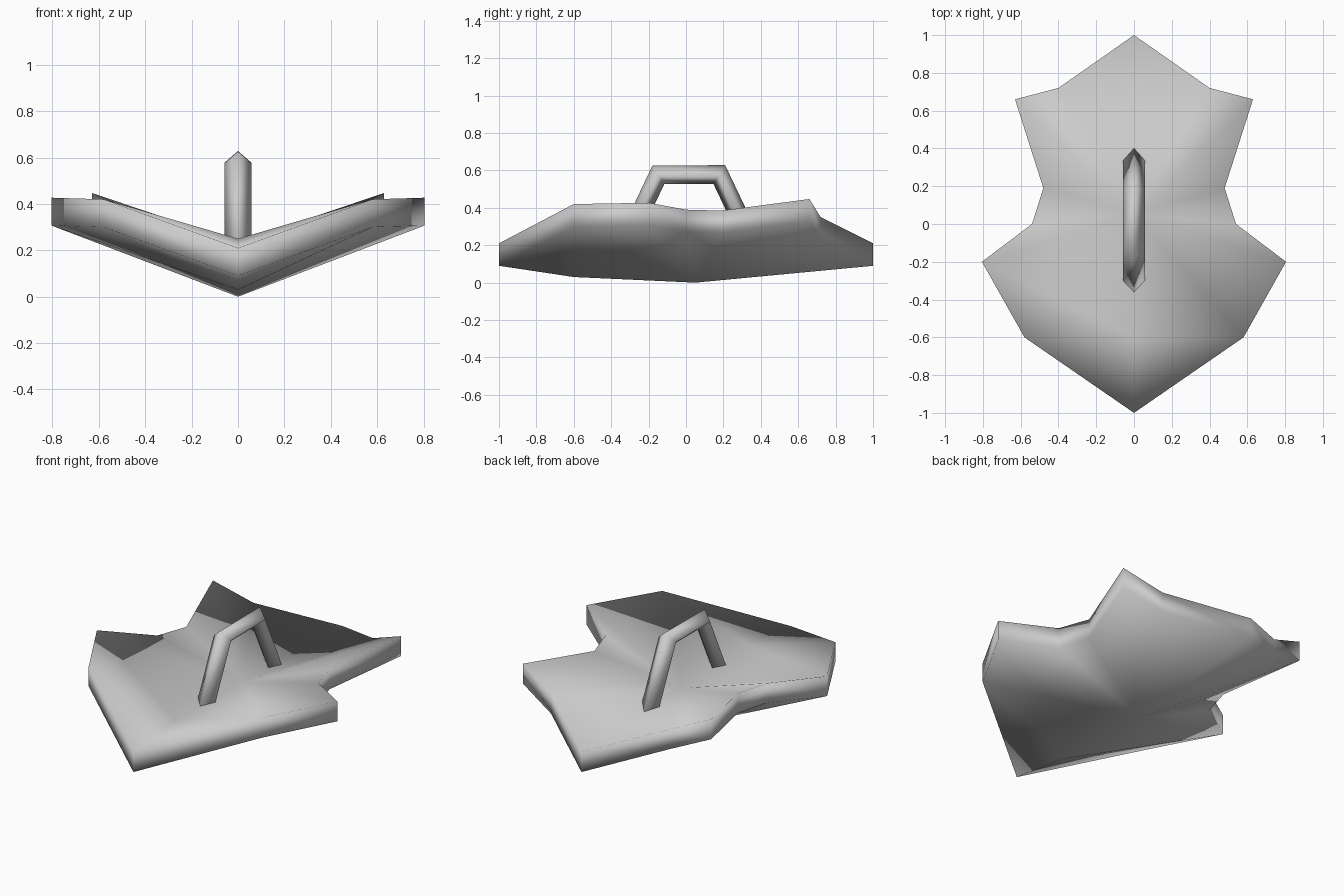
import bpy, bmesh
from mathutils import Vector

cube = bpy.data.objects.get("Cube")
if cube:
    bpy.data.objects.remove(cube, do_unlink=True)

grey = bpy.data.materials.new("plain_grey")
grey.use_nodes = True
grey.diffuse_color = (0.6, 0.6, 0.6, 1)
grey.node_tree.nodes["Principled BSDF"].inputs["Base Color"].default_value = (0.6, 0.6, 0.6, 1)


def finish(name, bm):
    """Turn a bmesh into a smooth shaded grey object."""
    bmesh.ops.recalc_face_normals(bm, faces=bm.faces)
    mesh = bpy.data.meshes.new(name)
    bm.to_mesh(mesh)
    bm.free()
    mesh.materials.append(grey)
    mesh.shade_smooth()
    obj = bpy.data.objects.new(name, mesh)
    bpy.context.collection.objects.link(obj)
    return obj


# Shield plate: half outline from front tip to back tip (x, y, upper z)
RIM = 0.12
half = [(0, -1, 0.21), (0.58, -0.6, 0.42), (0.805, -0.2, 0.427), (0.54, 0, 0.39),
        (0.48, 0.19, 0.385), (0.63, 0.66, 0.447), (0.4, 0.72, 0.35), (0, 1, 0.21)]
outline = half + [(-x, y, z) for x, y, z in half[-2:0:-1]]
# Spine points inside the outline (y, upper z, lower z)
spine = [(-0.6, 0.25, 0.03), (0.05, 0.235, 0.0)]

bm = bmesh.new()
sheets = []
for side in (0, 1):
    edge = [bm.verts.new((x, y, z - RIM * side)) for x, y, z in outline]
    front, hub = [bm.verts.new((0, s[0], s[1 + side])) for s in spine]
    n = len(edge)
    for i in range(n):
        a, b = edge[i], edge[(i + 1) % n]
        if i in (0, n - 1):        # front tip meets the front spine point
            bm.faces.new((a, b, front))
        elif i == 1:               # cheeks span both spine points
            bm.faces.new((a, b, hub, front))
        elif i == n - 2:
            bm.faces.new((a, b, front, hub))
        else:                      # the rest fans around the hub
            bm.faces.new((a, b, hub))
    sheets.append(edge)
top, bottom = sheets
for i in range(len(top)):
    j = (i + 1) % len(top)
    bm.faces.new((top[i], top[j], bottom[j], bottom[i]))
finish("shield_plate", bm)

# Handle: a diamond section swept along a bent path in the yz plane
path = [Vector(p) for p in ((0, -0.326, 0.2), (0, -0.148, 0.576),
                            (0, 0.178, 0.578), (0, 0.358, 0.2))]
HALF_WIDTH, HALF_DEPTH = 0.058, 0.05
bm = bmesh.new()
rings = []
for i, p in enumerate(path):
    before = (p - path[max(i - 1, 0)]).normalized()
    after = (path[min(i + 1, len(path) - 1)] - p).normalized()
    along = (before + after).normalized()
    out = Vector((0, -along.z, along.y))
    # widen the mitre at the bends so the bar keeps its depth
    out *= HALF_DEPTH / max(along.dot(after if after.length else before), 0.5)
    wide = Vector((HALF_WIDTH, 0, 0))
    rings.append([bm.verts.new(p + d) for d in (out, wide, -out, -wide)])
for r, s in zip(rings, rings[1:]):
    for k in range(4):
        bm.faces.new((r[k], r[(k + 1) % 4], s[(k + 1) % 4], s[k]))
bm.faces.new(rings[0])
bm.faces.new(rings[-1])
finish("handle", bm)
